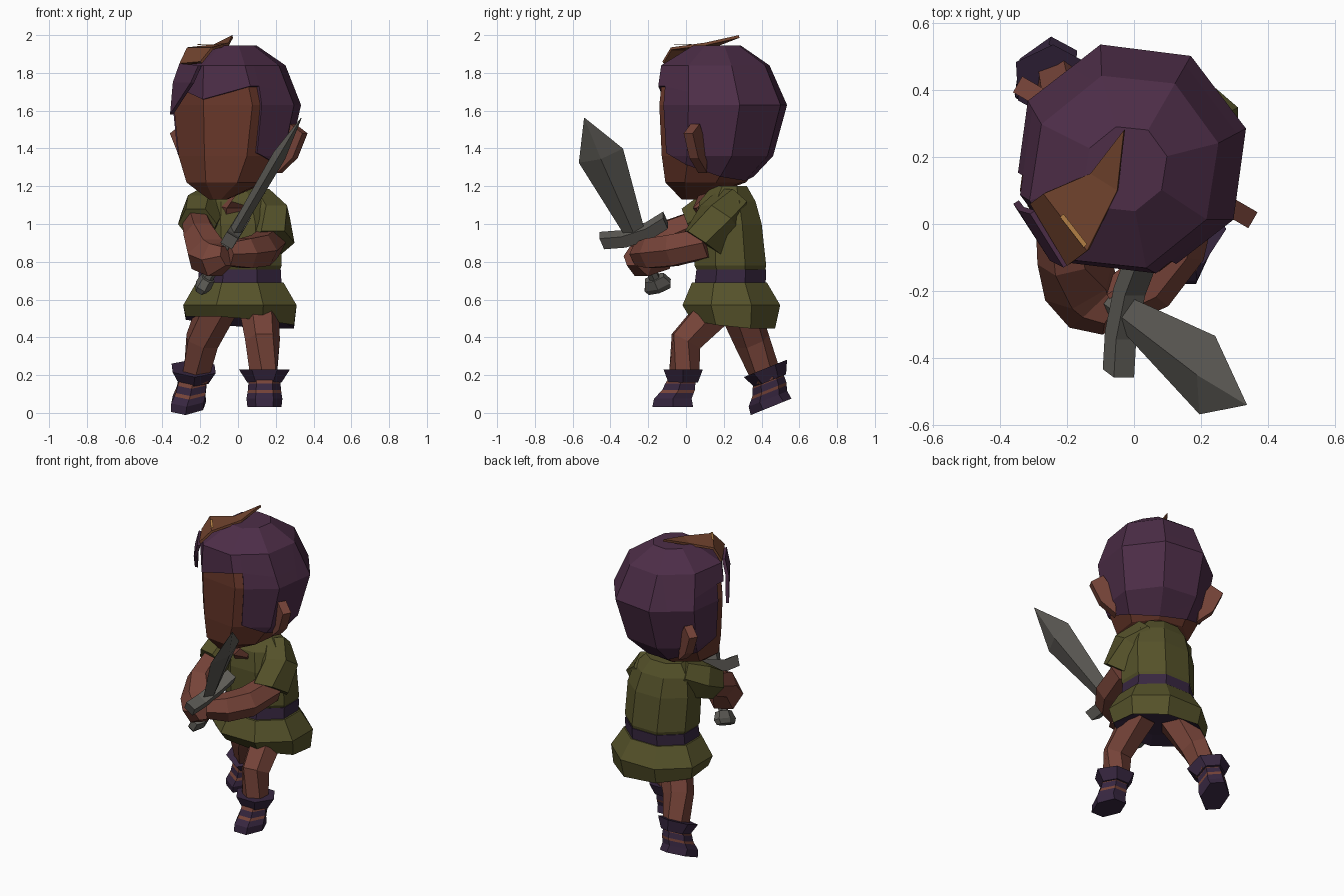
import bpy, bmesh, math
from mathutils import Vector, Matrix

if "Cube" in bpy.data.objects:
    bpy.data.objects.remove(bpy.data.objects["Cube"])

def mat(name, r, g, b):
    m = bpy.data.materials.new(name)
    m.diffuse_color = [(c / 255) ** 2.2 for c in (r, g, b)] + [1]
    m.use_nodes = True
    m.node_tree.nodes["Principled BSDF"].inputs["Base Color"].default_value = m.diffuse_color
    return m

SKIN = mat("skin", 117, 69, 59)
FACE = mat("face skin", 104, 58, 46)
HAIR = mat("plum hair", 78, 49, 73)
GREEN = mat("olive cloth", 86, 83, 46)
BELT = mat("dark purple leather", 58, 43, 66)
STEEL = mat("grey steel", 95, 93, 88)
BROWN = mat("brown ribbon", 114, 70, 50)
GOLD = mat("gold trim", 190, 135, 75)

def make(name, verts, faces, mats, idx=None, matrix=None):
    me = bpy.data.meshes.new(name)
    me.from_pydata(verts, [], faces)
    for m in mats:
        me.materials.append(m)
    if idx:
        for p, i in zip(me.polygons, idx):
            p.material_index = i
    bm = bmesh.new()
    bm.from_mesh(me)
    bmesh.ops.recalc_face_normals(bm, faces=bm.faces)
    bm.to_mesh(me)
    bm.free()
    ob = bpy.data.objects.new(name, me)
    bpy.context.collection.objects.link(ob)
    if matrix:
        ob.matrix_world = matrix
    return ob

def skin_rings(name, rings, mats, bands=None, matrix=None):
    """Join equal rings of points with quads; bands gives the material of each band."""
    n, k = len(rings[0]), len(rings)
    verts = [p for r in rings for p in r]
    faces = [(j * n + i, j * n + (i + 1) % n, (j + 1) * n + (i + 1) % n, (j + 1) * n + i)
             for j in range(k - 1) for i in range(n)]
    faces += [tuple(range(n)), tuple(range((k - 1) * n, k * n))]
    idx = None
    if bands:
        idx = [b for b in bands for _ in range(n)] + [bands[0], bands[-1]]
    return make(name, verts, faces, mats, idx, matrix)

def stack(name, levels, mats, n=8, bands=None, matrix=None, grow=0.0, turn=0.0):
    """Horizontal rings: (z, centre x, centre y, radius x, radius y)."""
    rings = []
    for z, cx, cy, rx, ry in levels:
        ang = [2 * math.pi * i / n - math.pi / 2 + turn for i in range(n)]
        rings.append([(cx + (rx + grow) * math.cos(a), cy + (ry + grow) * math.sin(a), z) for a in ang])
    return skin_rings(name, rings, mats, bands, matrix)

def limb(name, path, m, n=6):
    """Tube through points (x, y, z, radius)."""
    pts = [Vector(p[:3]) for p in path]
    rings = []
    for j, p in enumerate(pts):
        d = pts[min(j + 1, len(pts) - 1)] - pts[max(j - 1, 0)]
        q = d.to_track_quat('Z', 'Y')
        rings.append([p + q @ Vector((math.cos(a), math.sin(a), 0)) * path[j][3]
                      for a in [2 * math.pi * i / n for i in range(n)]])
    return skin_rings(name, rings, [m])

# Head, turned to its right
HEAD = Matrix.Translation((-0.01, 0.19, 0)) @ Matrix.Rotation(math.radians(-30), 4, 'Z')
head_levels = [(1.13, 0, -0.19, .05, .05), (1.22, 0, -0.10, .22, .22), (1.36, 0, -0.035, .295, .30),
               (1.63, 0, 0, .34, .345), (1.84, 0, -.04, .27, .29), (1.925, 0, -.03, .11, .12)]
stack("head", head_levels, [FACE], matrix=HEAD)

# Hair cap: the same form grown, with the face and nape cut out
hair = stack("hair", head_levels, [HAIR], matrix=HEAD, grow=0.014)
bm = bmesh.new()
bm.from_mesh(hair.data)
for v in bm.verts:
    if v.co.z > 1.9:
        v.co.z += 0.02
for co, no in [((0, -.2, 0), (0, 1, 0)), ((0, 0, 1.70), (0, 0, 1)),
               ((0, 0, 1.29), (0, .43, 1)), ((0, .15, 0), (0, 1, 0))]:
    bmesh.ops.bisect_plane(bm, geom=bm.verts[:] + bm.edges[:] + bm.faces[:],
                           plane_co=co, plane_no=no, dist=1e-5)
gone = []
for f in bm.faces:
    c = f.calc_center_median()
    if (c.z < 1.70 and c.y < -.2) or (c.z < 1.29 - .43 * c.y and c.y < .15) or c.z < 1.221:
        gone.append(f)
bmesh.ops.delete(bm, geom=gone, context='FACES')
for v in bm.verts:   # brow dips to a point in the middle
    if abs(v.co.z - 1.70) < .001 and v.co.y < -.19:
        v.co.z += -.04 if abs(v.co.x) < .05 else .03
bm.to_mesh(hair.data)
bm.free()
sol = hair.modifiers.new("thickness", 'SOLIDIFY')
sol.thickness = 0.03

# Ears
for side, name in ((1, "left_ear"), (-1, "right_ear")):
    prof = [(.25, 1.27), (.345, 1.35), (.405, 1.48), (.33, 1.53), (.26, 1.42)]
    rings = [[(side * u, v, z) for u, z in prof] for v in (0, .055)]
    skin_rings(name, rings, [SKIN], matrix=HEAD)

# Folded ribbon beside the fringe, with loose strands below it
ribbon = [(-.03, .28, 2.0), (-.05, .10, 1.96), (-.13, .15, 1.95), (-.14, -.08, 1.935),
          (-.27, .09, 1.935), (-.20, -.125, 1.86), (-.31, .06, 1.85)]
rb = make("head_ribbon", ribbon, [(0, 1, 2), (1, 3, 4, 2), (3, 5, 6, 4)], [BROWN])
rb.modifiers.new("thickness", 'SOLIDIFY').thickness = 0.015
make("ribbon_trim", [(-.15, -.07, 1.947), (-.22, .02, 1.947), (-.21, .03, 1.952), (-.14, -.06, 1.95)],
     [(0, 1, 2, 3)], [GOLD])
st = make("loose_strands", [(-.21, -.13, 1.84), (-.31, .03, 1.85), (-.345, .04, 1.75), (-.25, -.11, 1.75),
                            (-.36, .06, 1.58)], [(0, 1, 2, 3), (2, 3, 4)], [HAIR])
st.modifiers.new("thickness", 'SOLIDIFY').thickness = 0.02

# Body: neck, tunic top, belt and flared skirt
limb("neck", [(-.03, .19, 1.0, .09), (-.03, .12, 1.1, .09), (-.02, .14, 1.24, .08)], SKIN)
stack("tunic_top", [(.74, .01, .24, .22, .19), (.78, .01, .235, .24, .205), (1.0, 0, .225, .24, .19),
                    (1.12, -.01, .22, .21, .16), (1.20, -.02, .23, .14, .10)], [GREEN],
      turn=math.pi / 8)
stack("belt", [(.64, .01, .23, .24, .205), (.76, .01, .24, .235, .20)], [BELT], turn=math.pi / 8)
skirt = stack("skirt", [(.53, .01, .25, .16, .15), (.48, .01, .25, .31, .24), (.57, .01, .24, .325, .28),
                        (.69, .01, .23, .25, .215)], [BELT, GREEN], bands=[0, 1, 1], turn=math.pi / 8)
for v in skirt.data.vertices:
    if v.co.z < .5:   # hem dips to the back and left
        v.co.z += -.10 * (v.co.y - .25) - .08 * v.co.x

# Arms reaching forward to the sword grip
limb("left_sleeve", [(.09, .25, 1.12, .10), (.165, .18, 1.03, .125), (.175, .09, .90, .125)], GREEN)
limb("left_forearm", [(.165, .11, .90, .09), (.12, -.07, .86, .095), (.04, -.18, .845, .09),
                      (-.06, -.24, .84, .07)], SKIN)
limb("right_sleeve", [(-.12, .24, 1.12, .10), (-.19, .14, 1.06, .12), (-.215, .03, 1.0, .105)], GREEN)
limb("right_forearm", [(-.215, .05, 1.0, .08), (-.20, -.10, .94, .09), (-.165, -.17, .84, .115),
                       (-.12, -.24, .81, .10), (-.06, -.28, .83, .06)], SKIN)

# Legs: left steps forward, right trails behind
limb("left_leg", [(.11, .19, .58, .11), (.13, .0, .38, .092), (.135, -.01, .20, .08)], SKIN)
limb("right_leg", [(-.10, .27, .58, .11), (-.19, .35, .38, .095), (-.225, .43, .18, .08)], SKIN)

def boot(side, matrix):
    stack(side + "_foot", [(0, 0, -.055, .09, .125), (.045, 0, -.055, .095, .115), (.075, 0, -.035, .09, .105),
                           (.09, 0, -.025, .088, .10), (.125, 0, -.015, .085, .092), (.16, 0, 0, .08, .085)],
          [BELT, SKIN], n=6, bands=[0, 0, 1, 0, 1], matrix=matrix, turn=math.pi / 6)
    stack(side + "_boot_cuff", [(.13, 0, 0, .09, .09), (.20, 0, 0, .135, .12)], [BELT], n=6,
          matrix=matrix, turn=math.pi / 6)

boot("left", Matrix.Translation((.14, -.015, .03)))
boot("right", Matrix.Translation((-.235, .495, .05)) @ Matrix.Rotation(math.radians(22), 4, 'X')
     @ Matrix.Rotation(math.radians(-30), 4, 'Z'))

# Sword in its own frame: x = blade width, y = thickness, z = length
axis = Vector((.52, -.39, .89)).normalized()
wide = Vector((.05, .23, .08))
wide = (wide - axis * wide.dot(axis)).normalized()
flat = axis.cross(wide)
SWORD = Matrix((wide, flat, axis)).transposed().to_4x4()
SWORD.translation = (-.022, -.27, .95)
stack("sword_blade", [(0, 0, 0, .055, .03), (.51, 0, 0, .125, .036), (.757, 0, 0, .002, .002)],
      [STEEL], n=4, matrix=SWORD)
stack("sword_grip", [(-.30, 0, 0, .03, .03), (0, 0, 0, .03, .03)], [STEEL], n=6, matrix=SWORD)
stack("sword_pommel", [(-.37, 0, 0, .07, .035), (-.34, 0, 0, .085, .045), (-.29, 0, 0, .06, .04)],
      [STEEL], n=6, matrix=SWORD)
guard = [[(x, y, z + dz) for y, z in ((-.035, -.035), (.035, -.035), (.035, .035), (-.035, .035))]
         for x, dz in ((-.18, .02), (-.07, -.01), (.07, -.01), (.18, .02))]
skin_rings("sword_guard", guard, [STEEL], matrix=SWORD)
